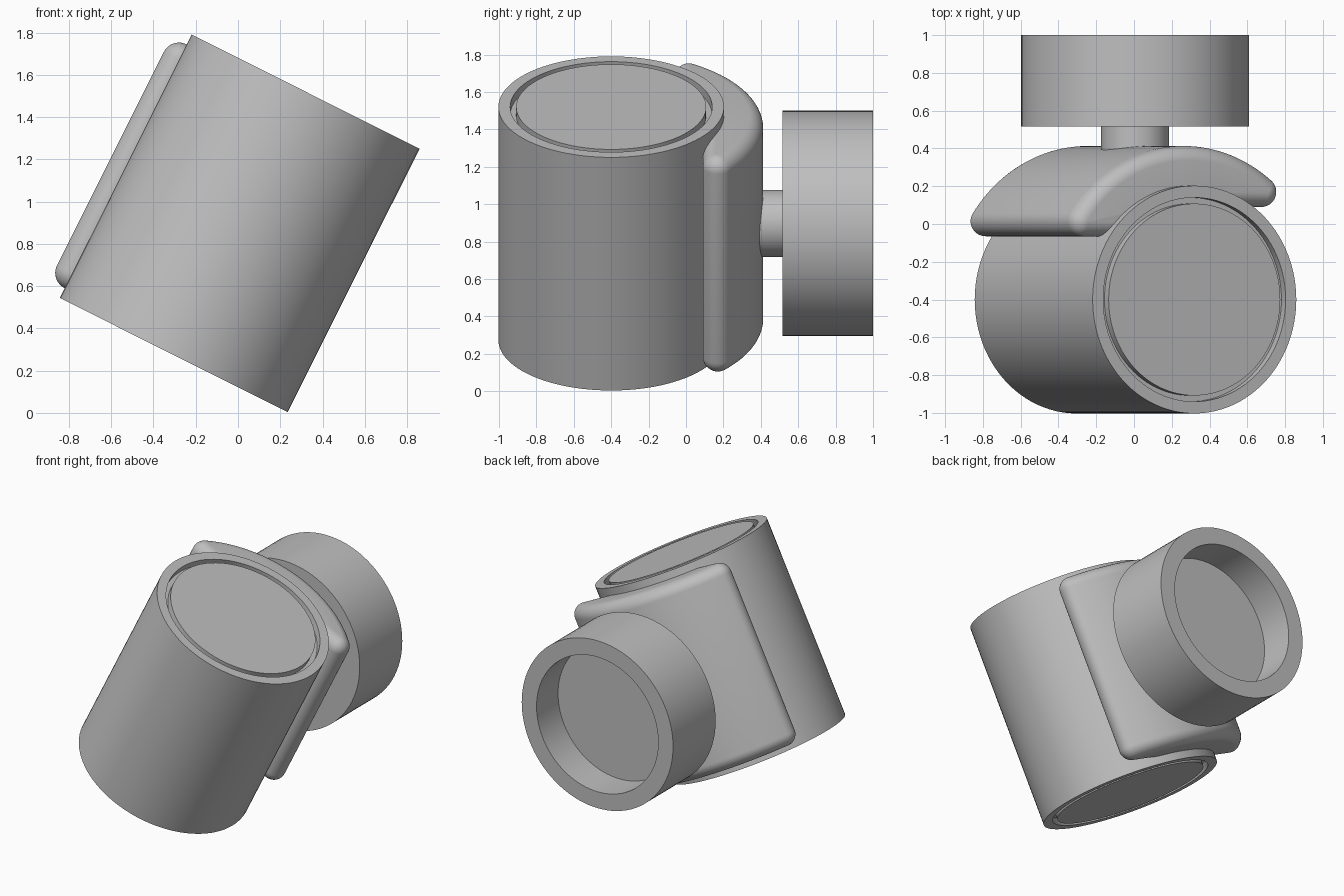
import bpy
import bmesh
from math import sin, cos, pi, radians, asin
from mathutils import Matrix

cube = bpy.data.objects.get("Cube")
if cube:
    bpy.data.objects.remove(cube, do_unlink=True)

grey = bpy.data.materials.new("plain grey")
grey.use_nodes = True
grey.diffuse_color = (0.52, 0.52, 0.52, 1)
grey.node_tree.nodes["Principled BSDF"].inputs["Base Color"].default_value = (0.52, 0.52, 0.52, 1)


def loft(name, rings, matrix, smooth_angle=30):
    """Join closed rings of equal point count and cap both ends."""
    bm = bmesh.new()
    loops = [[bm.verts.new(p) for p in ring] for ring in rings]
    n = len(loops[0])
    for a, b in zip(loops, loops[1:]):
        for i in range(n):
            j = (i + 1) % n
            bm.faces.new((a[i], a[j], b[j], b[i]))
    bm.faces.new(loops[0])
    bm.faces.new(loops[-1])
    bmesh.ops.recalc_face_normals(bm, faces=bm.faces)
    mesh = bpy.data.meshes.new(name)
    bm.to_mesh(mesh)
    bm.free()
    mesh.materials.append(grey)
    obj = bpy.data.objects.new(name, mesh)
    obj.matrix_world = matrix
    bpy.context.collection.objects.link(obj)
    bpy.ops.object.select_all(action='DESELECT')
    obj.select_set(True)
    bpy.context.view_layer.objects.active = obj
    bpy.ops.object.shade_smooth_by_angle(angle=radians(smooth_angle))
    return obj


def lathe(name, profile, matrix, sides=96):
    """Turn (radius, height) pairs around the local z axis."""
    rings = [[(r * cos(2 * pi * i / sides), r * sin(2 * pi * i / sides), h)
              for i in range(sides)] for r, h in profile]
    return loft(name, rings, matrix)


CENTRE_Z = 0.897
tilted = Matrix.Translation((0.008, -0.4, CENTRE_Z)) @ Matrix.Rotation(radians(26.6), 4, 'Y')
backward = Matrix.Translation((0.006, 0, CENTRE_Z)) @ Matrix.Rotation(radians(-90), 4, 'X')

# Tilted drum with a narrow groove in each end
HALF = 0.697
upper = [(0.603, HALF), (0.54, HALF), (0.54, HALF - 0.05), (0.508, HALF - 0.05), (0.508, HALF)]
lower = [(r, -h) for r, h in reversed(upper)]
lathe("drum", lower + upper, tilted)

# Rounded saddle pad hugging the back of the drum
ROUND = 0.08
MID = 0.733          # radius on which the rounded corners are centred
RIGHT, LEFT = 0.57, 0.415   # corner heights behind the drum axis
a_right = asin(RIGHT / MID)
a_left = pi - asin(LEFT / MID)


def arc(cx, cy, r, start, end, steps):
    return [(cx + r * cos(start + (end - start) * i / steps),
             cy + r * sin(start + (end - start) * i / steps)) for i in range(steps + 1)]


def saddle_ring(rho, height):
    pts = [(0.2, RIGHT - rho)]
    pts += arc(MID * cos(a_right), RIGHT, rho, -pi / 2, a_right, 14)
    pts += arc(0, 0, MID + rho, a_right, a_left, 48)[1:-1]
    pts += arc(MID * cos(a_left), LEFT, rho, a_left, 1.5 * pi, 14)
    pts += [(-0.3, LEFT - rho)]
    return [(x, y, height) for x, y in pts]


top_rings = []
for k in range(11):
    t = pi / 2 * (1 - 0.97 * k / 10)
    top_rings.append((ROUND * sin(t), 0.565 + ROUND * cos(t)))
sections = [(rho, -h) for rho, h in reversed(top_rings)] + top_rings
loft("saddle_pad", [saddle_ring(rho, h) for rho, h in sections], tilted, 40)

# Short neck between the saddle and the collar
lathe("neck", [(0.18, 0.2), (0.18, 0.53)], backward)

# Collar, hollowed from the back
lathe("collar", [(0.603, 0.515), (0.603, 1.0), (0.485, 1.0), (0.485, 0.755)], backward)
